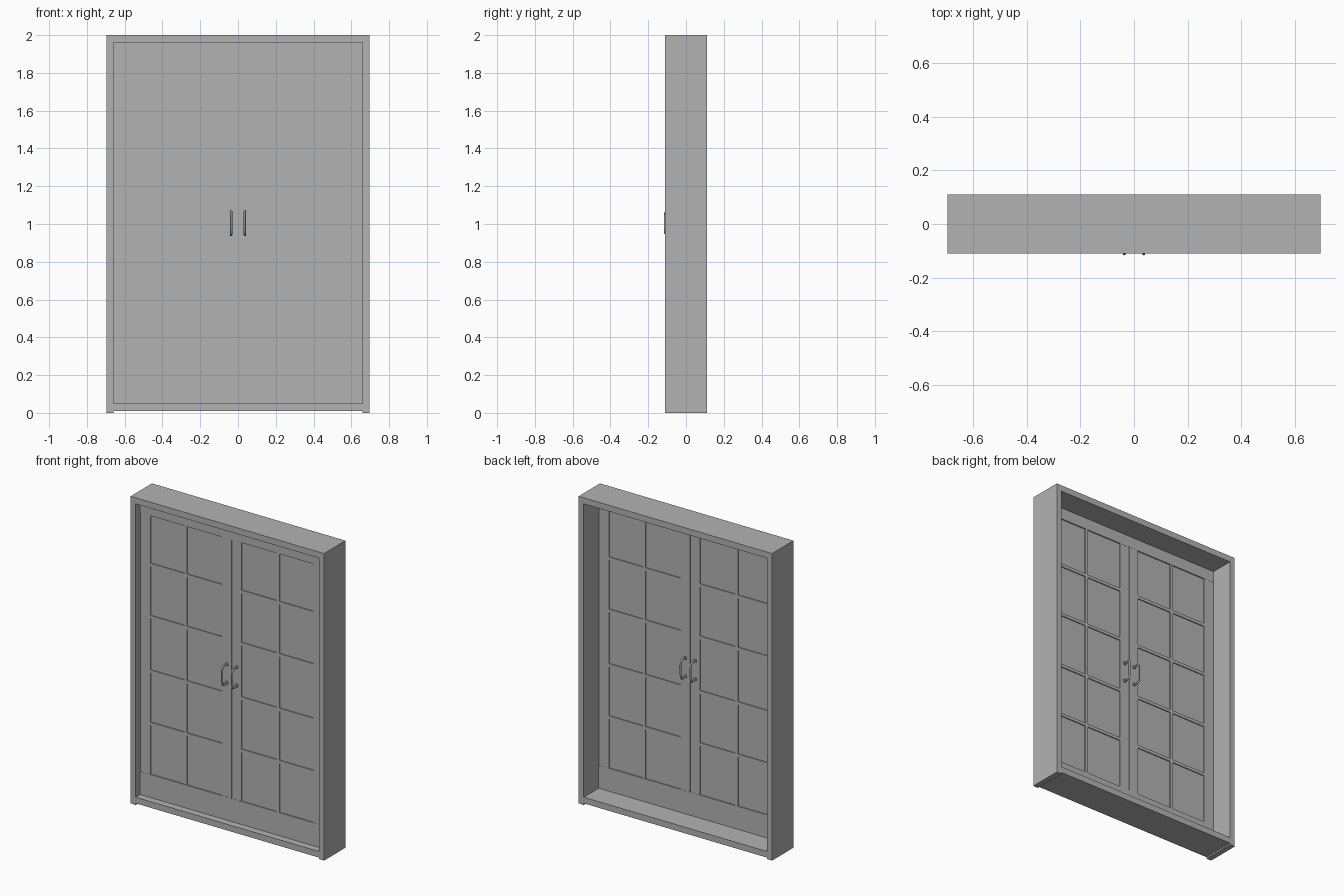
import bpy
from mathutils import Vector

cube = bpy.data.objects.get("Cube")
if cube:
    bpy.data.objects.remove(cube, do_unlink=True)

# Single grey finish
grey = bpy.data.materials.new("plain_grey")
grey.use_nodes = True
COLOUR = (0.45, 0.45, 0.45, 1)
grey.diffuse_color = COLOUR
grey.node_tree.nodes["Principled BSDF"].inputs["Base Color"].default_value = COLOUR


def box(name, x0, x1, y0, y1, z0, z1):
    """Axis-aligned box between two corners."""
    corners = [(x, y, z) for x in (x0, x1) for y in (y0, y1) for z in (z0, z1)]
    faces = [(0, 1, 3, 2), (4, 6, 7, 5), (0, 4, 5, 1),
             (2, 3, 7, 6), (0, 2, 6, 4), (1, 5, 7, 3)]
    mesh = bpy.data.meshes.new(name)
    mesh.from_pydata(corners, [], faces)
    mesh.materials.append(grey)
    obj = bpy.data.objects.new(name, mesh)
    bpy.context.collection.objects.link(obj)
    return obj


W, D = 0.697, 0.11             # half width and half depth of the frame
IN = 0.66                      # half width of the opening
FRONT, BACK = -0.063, -0.045   # door faces
LOW, HIGH = 0.20, 1.885        # glazed zone
BARS = (0.53, 0.87, 1.225, 1.565)

# Outer frame: jambs reach the floor, sill is slightly raised
box("left_jamb", IN, W, -D, D, 0, 2)
box("right_jamb", -W, -IN, -D, D, 0, 2)
box("frame_head", -IN, IN, -D, D, 1.96, 2)
box("frame_sill", -IN, IN, -D, D, 0.01, 0.05)

# Rails across the doors
box("bottom_rail", -IN, IN, FRONT - 0.001, BACK + 0.001, 0.05, LOW)
box("top_rail", -IN, IN, FRONT - 0.001, BACK + 0.001, HIGH, 1.96)

# Thin panes behind the bars
box("panes", -IN, IN, -0.0565, -0.0515, LOW, HIGH)


def handle(name, x, y, out):
    """Bowed pull handle standing off a door face, with end plates."""
    profile = [(0, 0.945), (0.036, 0.942), (0.047, 0.952), (0.048, 0.975),
               (0.048, 1.035), (0.047, 1.058), (0.036, 1.068), (0, 1.065)]
    curve = bpy.data.curves.new(name, "CURVE")
    curve.dimensions = "3D"
    curve.bevel_depth = 0.006
    curve.bevel_resolution = 2
    curve.use_fill_caps = True
    spline = curve.splines.new("POLY")
    spline.points.add(len(profile) - 1)
    for point, (d, z) in zip(spline.points, profile):
        point.co = Vector((x, y + out * d, z, 1))
    spline.use_smooth = True
    curve.materials.append(grey)
    obj = bpy.data.objects.new(name, curve)
    bpy.context.collection.objects.link(obj)
    for end, z in (("lower", 0.945), ("upper", 1.065)):
        y0, y1 = sorted((y, y + out * 0.006))
        box(f"{name}_{end}_plate", x - 0.008, x + 0.008, y0, y1, z - 0.009, z + 0.009)


# Door leaves, built once per side
for side, s in (("left", 1), ("right", -1)):
    def upright(part, a, b):
        x0, x1 = sorted((s * a, s * b))
        box(f"{side}_{part}", x0, x1, FRONT, BACK, LOW, HIGH)

    upright("meeting_stile", 0.002, 0.07)
    upright("middle_bar", 0.323, 0.343)
    upright("outer_stile", 0.588, IN)
    # Cross bars over the two columns of panes
    for i, z in enumerate(BARS):
        for col, (a, b) in enumerate(((0.07, 0.323), (0.343, 0.588))):
            x0, x1 = sorted((s * a, s * b))
            box(f"{side}_cross_bar_{i}_{col}", x0, x1, FRONT, BACK, z - 0.01, z + 0.01)
    # Handles on both faces
    handle(f"{side}_front_handle", s * 0.036, FRONT, -1)
    handle(f"{side}_back_handle", s * 0.036, BACK, 1)
